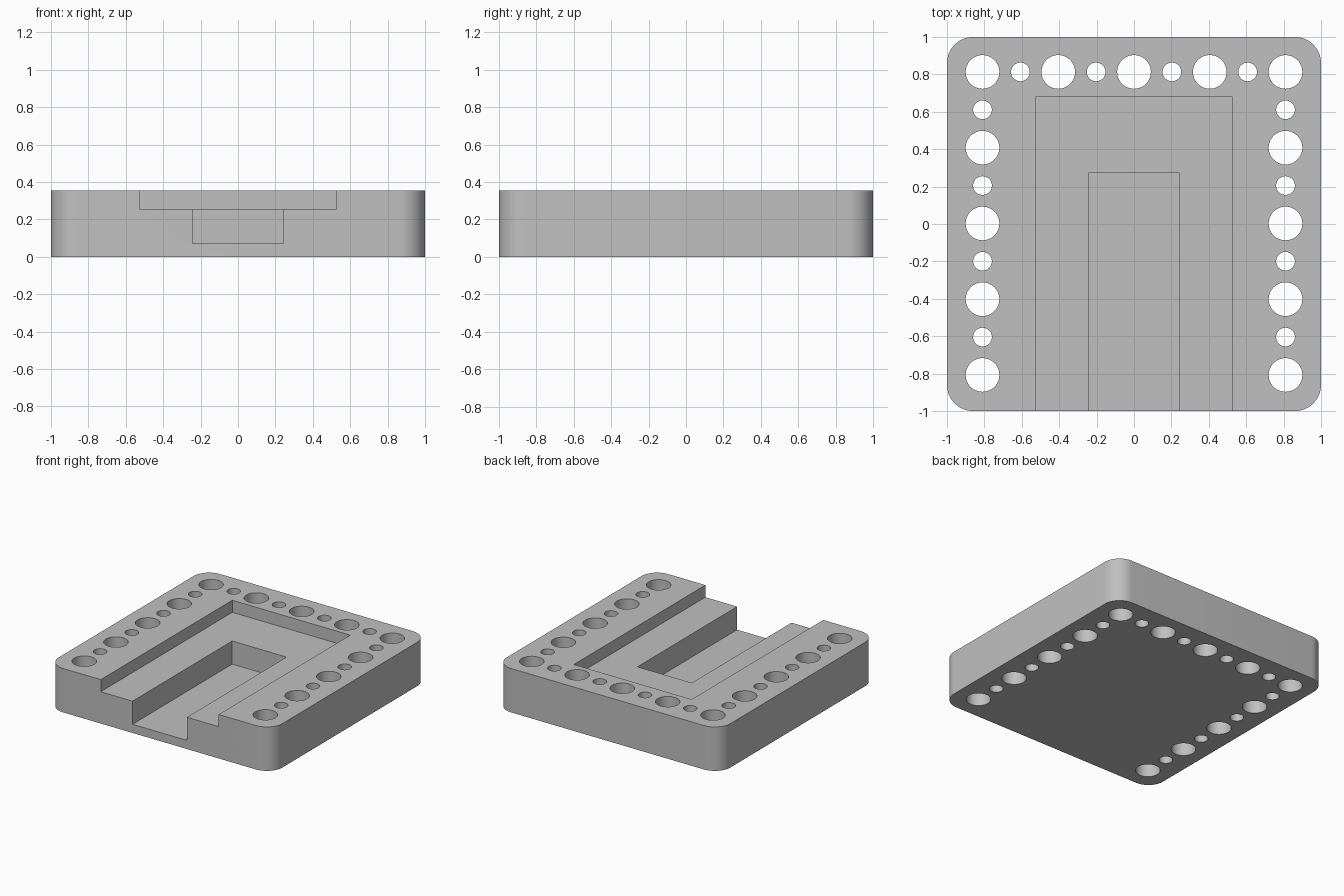
import bpy
import bmesh
from mathutils import Matrix, Vector

HEIGHT = 0.355
PITCH = 0.2025          # spacing between neighbouring holes
EDGE = 4 * PITCH        # distance of the hole rows from the centre

cube = bpy.data.objects.get("Cube")
if cube:
    bpy.data.objects.remove(cube, do_unlink=True)

grey = bpy.data.materials.new("plain grey")
grey.use_nodes = True
colour = (0.53, 0.53, 0.53, 1)
grey.diffuse_color = colour
grey.node_tree.nodes["Principled BSDF"].inputs["Base Color"].default_value = colour


def add_box(bm, low, high):
    low, high = Vector(low), Vector(high)
    place = Matrix.Translation((low + high) / 2) @ Matrix.Diagonal((*(high - low), 1))
    bmesh.ops.create_cube(bm, size=1, matrix=place)


def make_object(name, bm):
    mesh = bpy.data.meshes.new(name)
    bm.to_mesh(mesh)
    bm.free()
    mesh.materials.append(grey)
    obj = bpy.data.objects.new(name, mesh)
    bpy.context.collection.objects.link(obj)
    return obj


# Block with rounded vertical corners
bm = bmesh.new()
add_box(bm, (-1, -1, 0), (1, 1, HEIGHT))
corners = [e for e in bm.edges if abs(e.verts[0].co.z - e.verts[1].co.z) > 0.1]
bmesh.ops.bevel(bm, geom=corners, offset=0.14, offset_type='OFFSET',
                segments=12, profile=0.5, affect='EDGES')
block = make_object("base_block", bm)

# Alternating large and small through holes along the sides and back
bm = bmesh.new()
for i in range(-4, 5):
    radius = 0.05 if i % 2 else 0.09
    spots = [(-EDGE, i * PITCH), (EDGE, i * PITCH)]
    if abs(i) < 4:
        spots.append((i * PITCH, EDGE))
    for x, y in spots:
        bmesh.ops.create_cone(bm, cap_ends=True, segments=48,
                              radius1=radius, radius2=radius, depth=1,
                              matrix=Matrix.Translation((x, y + 0.003, HEIGHT / 2)))
cutters = [make_object("hole_cutter", bm)]

# Wide shallow slot and narrow deep slot, both open at the front
for name, half, back, floor in (("wide_slot_cutter", 0.527, 0.68, 0.257),
                                ("narrow_slot_cutter", 0.243, 0.273, 0.07)):
    bm = bmesh.new()
    add_box(bm, (-half, -1.2, floor), (half, back, HEIGHT + 0.2))
    cutters.append(make_object(name, bm))

# Cut the block, then remove the cutters
bpy.ops.object.select_all(action='DESELECT')
block.select_set(True)
bpy.context.view_layer.objects.active = block
for cutter in cutters:
    cutter.hide_render = True
    mod = block.modifiers.new(cutter.name, 'BOOLEAN')
    mod.operation = 'DIFFERENCE'
    mod.solver = 'EXACT'
    mod.object = cutter
    bpy.ops.object.modifier_apply(modifier=mod.name)
    bpy.data.objects.remove(cutter, do_unlink=True)

bpy.ops.object.shade_smooth_by_angle()
